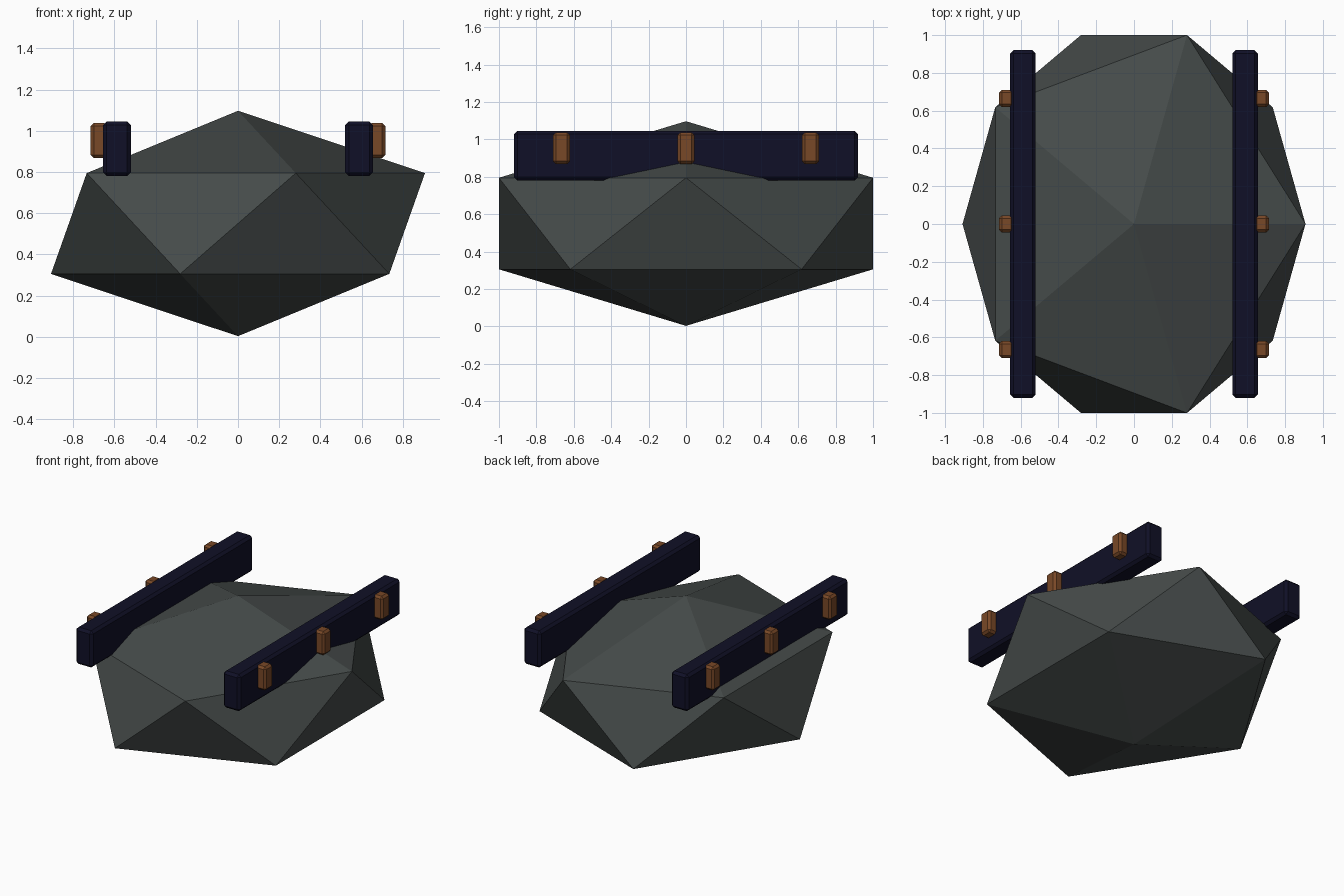
import bpy

cube = bpy.data.objects.get("Cube")
if cube:
    bpy.data.objects.remove(cube, do_unlink=True)


def material(name, colour):
    mat = bpy.data.materials.new(name)
    mat.use_nodes = True
    mat.diffuse_color = (*colour, 1)
    mat.node_tree.nodes["Principled BSDF"].inputs["Base Color"].default_value = (*colour, 1)
    return mat


stone = material("slate grey", (0.06, 0.07, 0.068))
navy = material("dark navy", (0.005, 0.005, 0.02))
wood = material("brown", (0.19, 0.065, 0.02))


def box(name, centre, size, bevel, mat):
    bpy.ops.mesh.primitive_cube_add(size=1, location=centre)
    obj = bpy.context.object
    obj.name = name
    obj.scale = size
    bpy.ops.object.transform_apply(location=False, rotation=False, scale=True)
    mod = obj.modifiers.new("chamfer", "BEVEL")
    mod.width = bevel
    mod.segments = 1
    obj.data.materials.append(mat)
    return obj


# Faceted boulder: a stretched twenty-sided solid
bpy.ops.mesh.primitive_ico_sphere_add(subdivisions=1, radius=1, location=(0, 0, 0.55))
boulder = bpy.context.object
boulder.name = "boulder"
boulder.scale = (1.015, 1.176, 0.547)
bpy.ops.object.transform_apply(location=False, rotation=False, scale=True)
boulder.data.materials.append(stone)

# Side rails with three outer brackets each
for side, label in ((1, "left"), (-1, "right")):
    box(f"{label}_rail", (side * 0.588, 0, 0.913), (0.135, 1.84, 0.265), 0.018, navy)
    for y, place in ((-0.665, "front"), (0, "middle"), (0.665, "back")):
        box(f"{label}_{place}_bracket", (side * 0.675, y, 0.953), (0.08, 0.09, 0.17), 0.015, wood)
